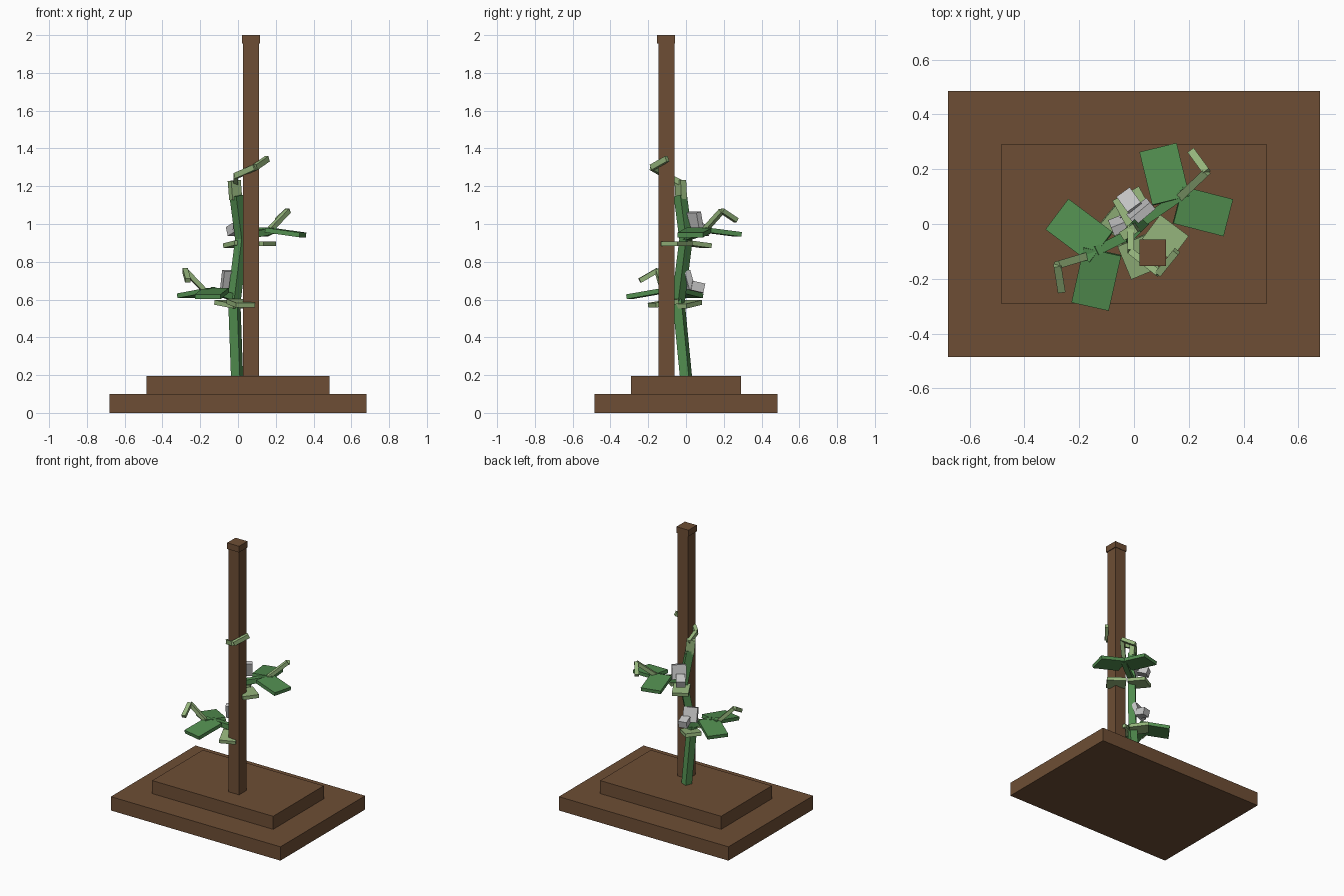
import bpy
from mathutils import Vector

cube = bpy.data.objects.get("Cube")
if cube:
    bpy.data.objects.remove(cube, do_unlink=True)


def material(name, rgb):
    mat = bpy.data.materials.new(name)
    mat.use_nodes = True
    mat.diffuse_color = (*rgb, 1)
    mat.node_tree.nodes["Principled BSDF"].inputs["Base Color"].default_value = (*rgb, 1)
    return mat


wood = material("brown wood", (0.155, 0.076, 0.035))
green = material("leaf green", (0.085, 0.27, 0.08))
pale = material("pale green", (0.3, 0.46, 0.2))
petal = material("petal grey", (0.56, 0.56, 0.56))


def block(name, centre, size, mat):
    bpy.ops.mesh.primitive_cube_add(size=1, location=centre)
    ob = bpy.context.object
    ob.name = name
    ob.scale = size
    ob.data.materials.append(mat)
    return ob


def beam(name, start, end, width, thick, mat, up='Z'):
    """Box running from start to end; width lies across, thick lies along the up axis."""
    a, b = Vector(start), Vector(end)
    ob = block(name, (a + b) / 2, ((b - a).length, width, thick), mat)
    ob.rotation_euler = (b - a).to_track_quat('X', up).to_euler()
    return ob


def chain(name, points, width, thick, mat, up='Z'):
    for i, (a, b) in enumerate(zip(points, points[1:])):
        beam(f"{name}_{i + 1}", a, b, width, thick, mat, up)


# Stepped base and stake
block("base_lower", (0, 0, 0.05), (1.36, 0.97, 0.1), wood)
block("base_upper", (0, 0, 0.147), (0.97, 0.58, 0.095), wood)
block("stake", (0.068, -0.103, 1.075), (0.085, 0.085, 1.77), wood)
block("stake_cap", (0.068, -0.105, 1.978), (0.096, 0.096, 0.045), wood)

# Zigzag stem and its young shoot
chain("stem", [(-0.005, 0, 0.19), (-0.02, -0.04, 0.6), (0.02, 0, 0.92), (-0.01, -0.03, 1.15)],
      0.05, 0.05, green, 'Y')
beam("shoot", (-0.012, -0.025, 1.13), (-0.02, -0.03, 1.23), 0.06, 0.035, pale, 'Y')

# Tendril winding round the stake
chain("stake_tendril", [(-0.012, -0.01, 1.21), (-0.012, -0.1, 1.255),
                        (0.09, -0.18, 1.3), (0.155, -0.1, 1.345)], 0.025, 0.03, pale)

# Leaf stalks, paired leaves and curling tendrils
for level, node, joint, tips, curl in [
    ("lower", (-0.02, -0.04, 0.61), (-0.14, -0.1, 0.65),
     [((-0.12, -0.085, 0.65), (-0.28, 0.035, 0.62)), ((-0.115, -0.1, 0.65), (-0.16, -0.3, 0.615))],
     [(-0.18, -0.12, 0.65), (-0.28, -0.15, 0.755), (-0.265, -0.245, 0.7)]),
    ("upper", (0.02, 0, 0.93), (0.18, 0.11, 0.965),
     [((0.135, 0.085, 0.97), (0.088, 0.278, 0.945)), ((0.16, 0.07, 0.968), (0.343, 0.023, 0.942))],
     [(0.17, 0.1, 0.97), (0.265, 0.19, 1.07), (0.21, 0.265, 1.02)]),
]:
    beam(f"{level}_leaf_stalk", node, joint, 0.035, 0.035, green)
    for i, (root, tip) in enumerate(tips):
        beam(f"{level}_leaf_{i + 1}", root, tip, 0.14, 0.025, green)
    chain(f"{level}_tendril", curl, 0.028, 0.025, pale)

# Pale leaf pairs clasping the stem
for name, root, tip in [
    ("lower_clasp_front", (-0.01, -0.06, 0.59), (0.04, -0.18, 0.57)),
    ("lower_clasp_back", (0.01, -0.04, 0.565), (-0.09, 0.042, 0.585)),
    ("upper_clasp_front", (0.063, -0.01, 0.895), (0.167, -0.088, 0.895)),
    ("upper_clasp_back", (0.03, 0, 0.9), (-0.03, 0.11, 0.885)),
]:
    beam(name, root, tip, 0.11, 0.025, pale)

# Flowers: upright banner petal with a small keel in front
for level, back, front, keel_back, keel_front in [
    ("lower", (-0.033, -0.012, 0.7), (-0.045, 0.018, 0.71), (-0.02, 0.025, 0.675), (-0.035, 0.09, 0.66)),
    ("upper", (0.035, 0.033, 1.01), (0.015, 0.057, 1.017), (0.005, 0.055, 0.985), (-0.035, 0.11, 0.96)),
]:
    beam(f"{level}_banner_petal", back, front, 0.095, 0.1, petal)
    beam(f"{level}_keel_petal", keel_back, keel_front, 0.06, 0.05, petal)
